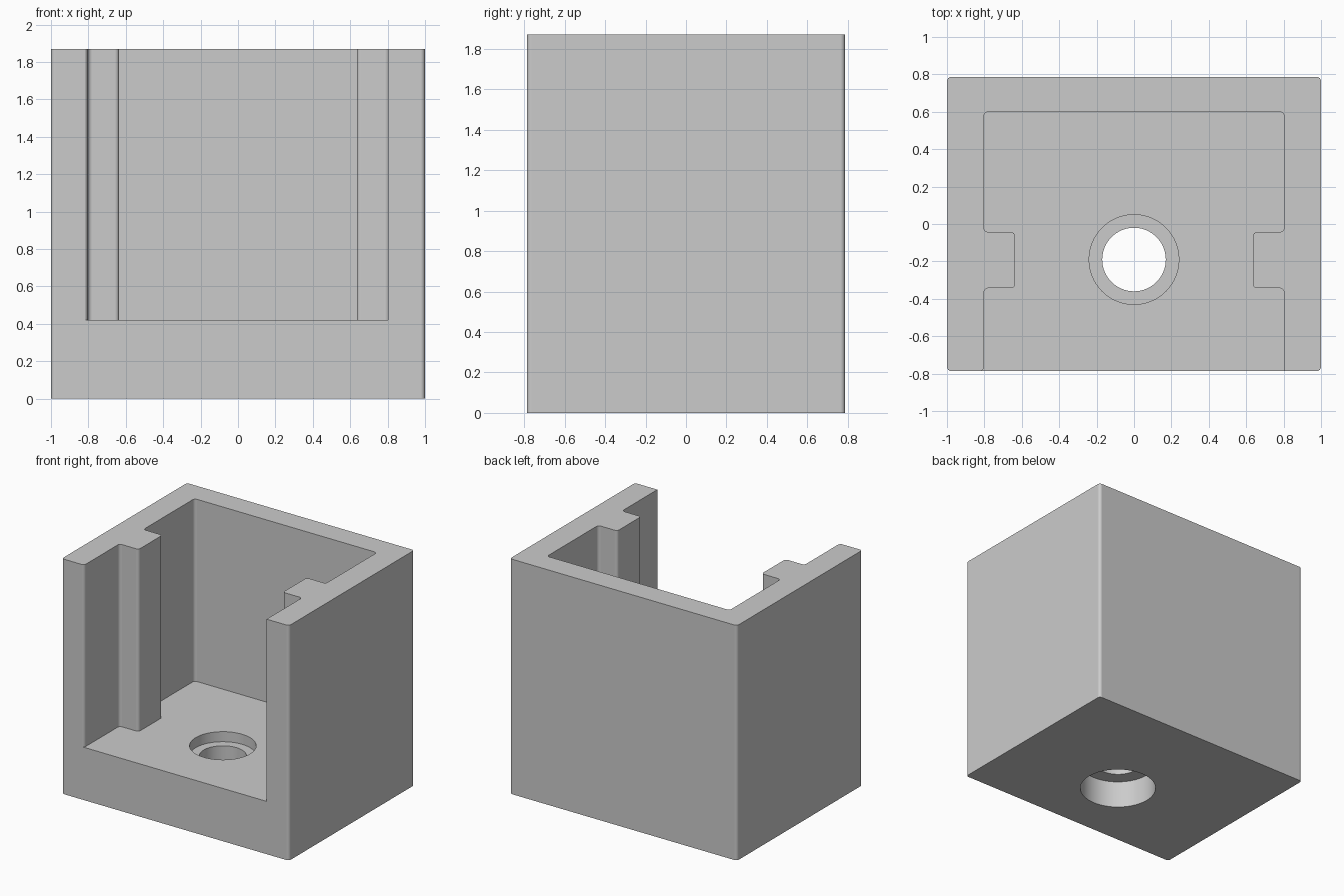
import bpy
import bmesh
import math
from mathutils import Vector

cube = bpy.data.objects.get("Cube")
if cube:
    bpy.data.objects.remove(cube, do_unlink=True)

grey = bpy.data.materials.new("plain grey")
grey.use_nodes = True
COLOUR = (0.6, 0.6, 0.6, 1)
grey.diffuse_color = COLOUR
grey.node_tree.nodes["Principled BSDF"].inputs["Base Color"].default_value = COLOUR

HEIGHT, FLOOR = 1.87, 0.42
HALF_X, HALF_Y = 1.0, 0.787
INNER_X, RIB_X, INNER_BACK = 0.803, 0.635, 0.6
RIB_FRONT, RIB_BACK = -0.343, -0.043
R = 0.024
HOLE_Y = -0.19


def fillet(corners, steps=6):
    """Round each (x, y, radius) right-angle corner of a closed outline."""
    out = []
    for i, (x, y, r) in enumerate(corners):
        p = Vector((x, y))
        if r == 0:
            out.append(p)
            continue
        a = (Vector(corners[i - 1][:2]) - p).normalized() * r
        b = (Vector(corners[(i + 1) % len(corners)][:2]) - p).normalized() * r
        for k in range(steps + 1):
            t = k / steps * math.pi / 2
            out.append(p + a * (1 - math.sin(t)) + b * (1 - math.cos(t)))
    return out


def prism(name, outline, z0, z1):
    """Extrude a flat outline between two heights."""
    bm = bmesh.new()
    base = bm.faces.new([bm.verts.new((p.x, p.y, z0)) for p in outline])
    grown = bmesh.ops.extrude_face_region(bm, geom=[base])["geom"]
    top = [v for v in grown if isinstance(v, bmesh.types.BMVert)]
    bmesh.ops.translate(bm, verts=top, vec=(0, 0, z1 - z0))
    bmesh.ops.recalc_face_normals(bm, faces=bm.faces)
    mesh = bpy.data.meshes.new(name)
    bm.to_mesh(mesh)
    bm.free()
    mesh.materials.append(grey)
    obj = bpy.data.objects.new(name, mesh)
    bpy.context.collection.objects.link(obj)
    return obj


def disc(radius, sides=64):
    return [Vector((radius * math.cos(2 * math.pi * k / sides),
                    HOLE_Y + radius * math.sin(2 * math.pi * k / sides)))
            for k in range(sides)]


# Outer block with rounded upright edges
body = prism("open_front_housing", fillet([
    (-HALF_X, -HALF_Y, R), (HALF_X, -HALF_Y, R),
    (HALF_X, HALF_Y, R), (-HALF_X, HALF_Y, R)]), 0, HEIGHT)

# Cavity outline, notched by a guide rib on each side
right_side = [(-INNER_X, RIB_FRONT, R), (-RIB_X, RIB_FRONT, R),
              (-RIB_X, RIB_BACK, R), (-INNER_X, RIB_BACK, R),
              (-INNER_X, INNER_BACK, R)]
left_side = [(-x, y, r) for x, y, r in reversed(right_side)]
# The right front lip is rounded, the left one is sharp
cavity = [(-0.86, -0.9, 0), (-0.86, -HALF_Y - 0.004, 0), (-INNER_X, -HALF_Y, R)]
cavity += right_side + left_side + [(INNER_X, -0.9, 0)]

cutters = [
    prism("cavity_cutter", fillet(cavity), FLOOR, HEIGHT + 0.2),
    prism("through_hole_cutter", disc(0.17), -0.2, FLOOR + 0.2),
    prism("upper_recess_cutter", disc(0.24), FLOOR - 0.08, FLOOR + 0.2),
    prism("lower_recess_cutter", disc(0.285), -0.2, 0.22),
]

# Carve the block, then discard the cutters
bpy.context.view_layer.objects.active = body
body.select_set(True)
for cutter in cutters:
    mod = body.modifiers.new(cutter.name, "BOOLEAN")
    mod.operation = "DIFFERENCE"
    mod.solver = "EXACT"
    mod.object = cutter
    bpy.ops.object.modifier_apply(modifier=mod.name)
    bpy.data.objects.remove(cutter, do_unlink=True)

# Smooth rounds and bores, flat walls
bpy.ops.object.shade_smooth_by_angle(angle=math.radians(30))
normals = body.modifiers.new("flat_walls", "WEIGHTED_NORMAL")
normals.keep_sharp = True
